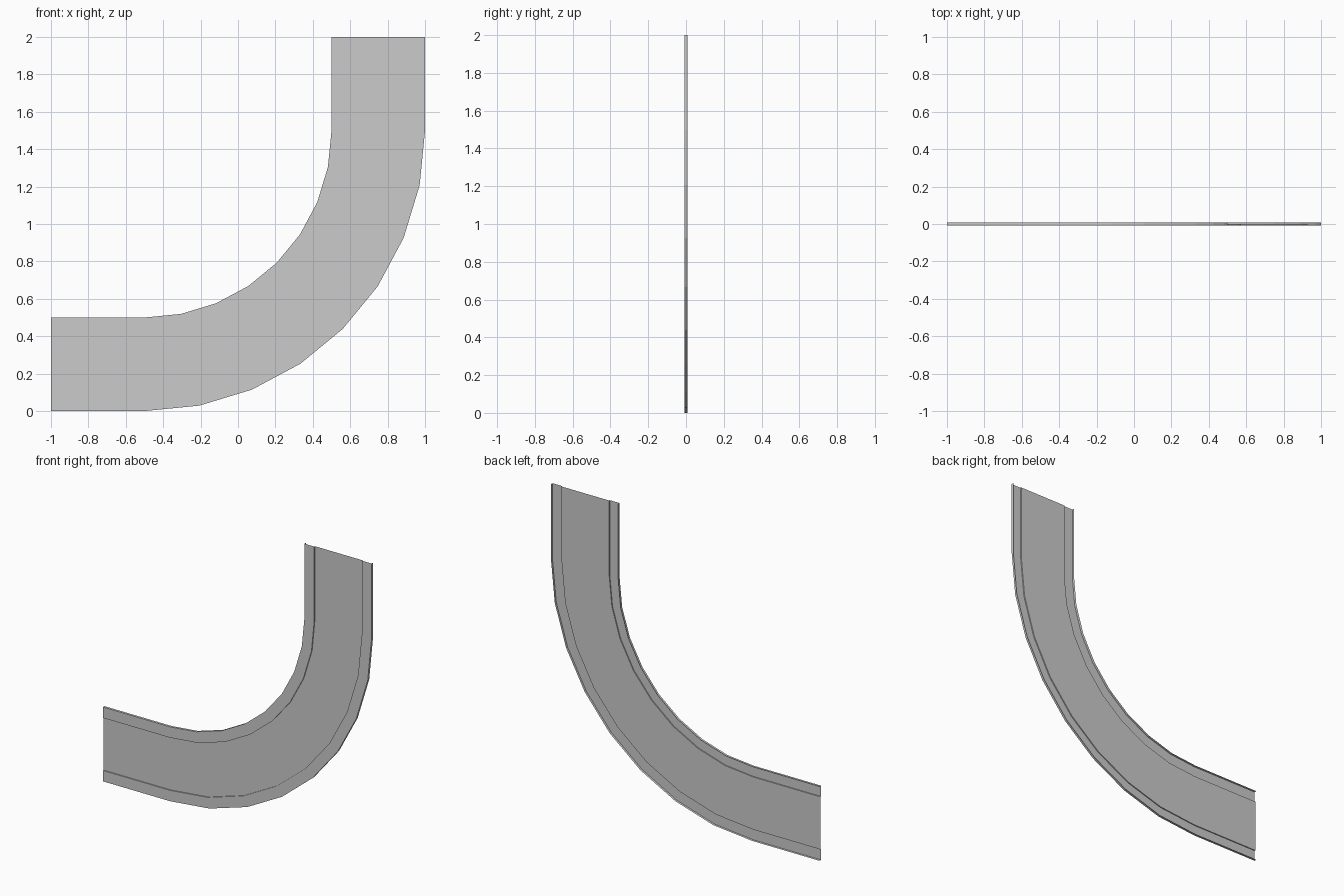
import bpy, bmesh, math

if "Cube" in bpy.data.objects:
    bpy.data.objects.remove(bpy.data.objects["Cube"])

# Cross-section: (radius from bend centre, depth y); kerbs stand proud to the front
FRONT, ROAD, BACK = -0.008, -0.001, 0.008
R_IN, R_OUT, KERB = 1.0, 1.5, 0.073
PROFILE = [(R_IN, BACK), (R_IN, FRONT), (R_IN + KERB, FRONT), (R_IN + KERB, ROAD),
           (R_OUT - KERB, ROAD), (R_OUT - KERB, FRONT), (R_OUT, FRONT), (R_OUT, BACK)]
CX, CZ, SEGMENTS, STRAIGHT = -0.5, 1.5, 8, 0.5

# Stations along the track: straight, quarter bend, straight
stations = [(0.0, -STRAIGHT, 0.0)]
stations += [(math.pi / 2 * i / SEGMENTS, 0.0, 0.0) for i in range(SEGMENTS + 1)]
stations += [(math.pi / 2, 0.0, STRAIGHT)]

# Sweep the open section along the stations
bm = bmesh.new()
rows = []
for angle, dx, dz in stations:
    rows.append([bm.verts.new((CX + r * math.sin(angle) + dx, y,
                               CZ - r * math.cos(angle) + dz)) for r, y in PROFILE])
for a, b in zip(rows, rows[1:]):
    for j in range(len(PROFILE) - 1):
        bm.faces.new((a[j], a[j + 1], b[j + 1], b[j]))

bm.normal_update()
# Make the road face the front
road = max(bm.faces, key=lambda f: f.calc_area())
if road.normal.y > 0:
    bmesh.ops.reverse_faces(bm, faces=bm.faces[:])

mesh = bpy.data.meshes.new("curved_track")
bm.to_mesh(mesh)
bm.free()
bpy.context.collection.objects.link(bpy.data.objects.new("curved_track", mesh))
